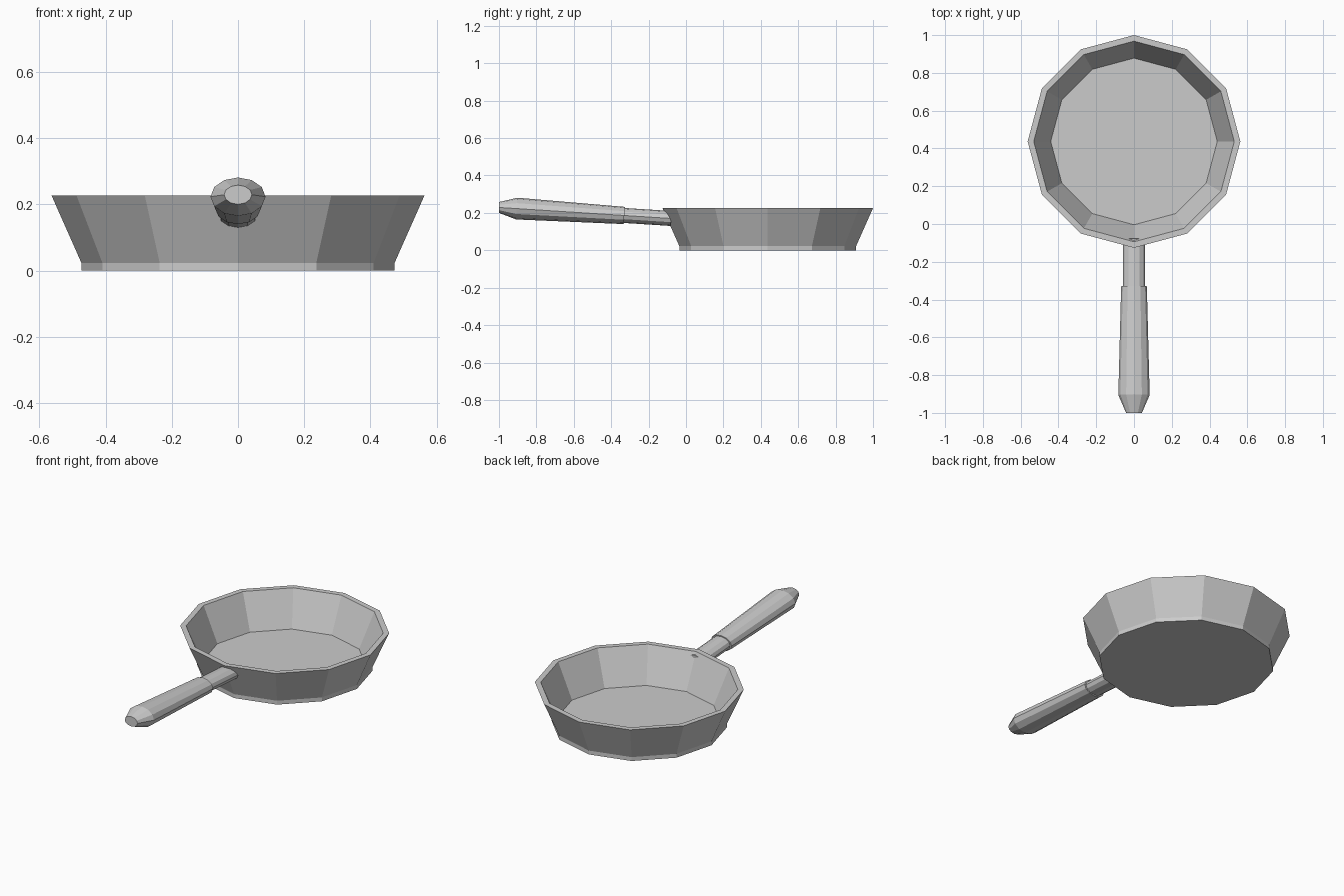
import bpy, bmesh
from math import sin, cos, pi

if "Cube" in bpy.data.objects:
    bpy.data.objects.remove(bpy.data.objects["Cube"])

SIDES = 12


def loft(name, rings):
    """Join 12-sided rings of points with quads and cap both ends."""
    bm = bmesh.new()
    loops = [[bm.verts.new(p) for p in ring] for ring in rings]
    for a, b in zip(loops, loops[1:]):
        for i in range(SIDES):
            j = (i + 1) % SIDES
            bm.faces.new((a[i], a[j], b[j], b[i]))
    bm.faces.new(loops[0])
    bm.faces.new(loops[-1])
    bmesh.ops.recalc_face_normals(bm, faces=bm.faces)
    mesh = bpy.data.meshes.new(name)
    bm.to_mesh(mesh)
    bm.free()
    obj = bpy.data.objects.new(name, mesh)
    bpy.context.collection.objects.link(obj)
    return obj


ANGLES = [2 * pi * i / SIDES for i in range(SIDES)]


def pan_ring(r, z):
    return [(r * cos(a), 0.437 + r * sin(a), z) for a in ANGLES]


def handle_ring(y, rx, rz):
    # the handle axis rises gently towards the front
    zc = 0.165 - 0.064 * y
    return [(rx * cos(a), y + 0.064 * rz * sin(a) * (y > -0.95), zc + rz * sin(a))
            for a in ANGLES]


# Pan: outer base, flared wall, rim, inner wall, floor
loft("pan_body", [pan_ring(r, z) for r, z in (
    (0.473, 0), (0.473, 0.023), (0.563, 0.226), (0.531, 0.226), (0.441, 0.023))])

# Narrow neck, embedded in the pan wall
loft("handle_neck", [handle_ring(-0.08, 0.059, 0.04),
                     handle_ring(-0.34, 0.059, 0.04)])

# Thicker grip with tapered end
loft("handle_grip", [handle_ring(-0.33, 0.068, 0.046),
                     handle_ring(-0.905, 0.083, 0.058),
                     handle_ring(-1.0, 0.042, 0.029)])
